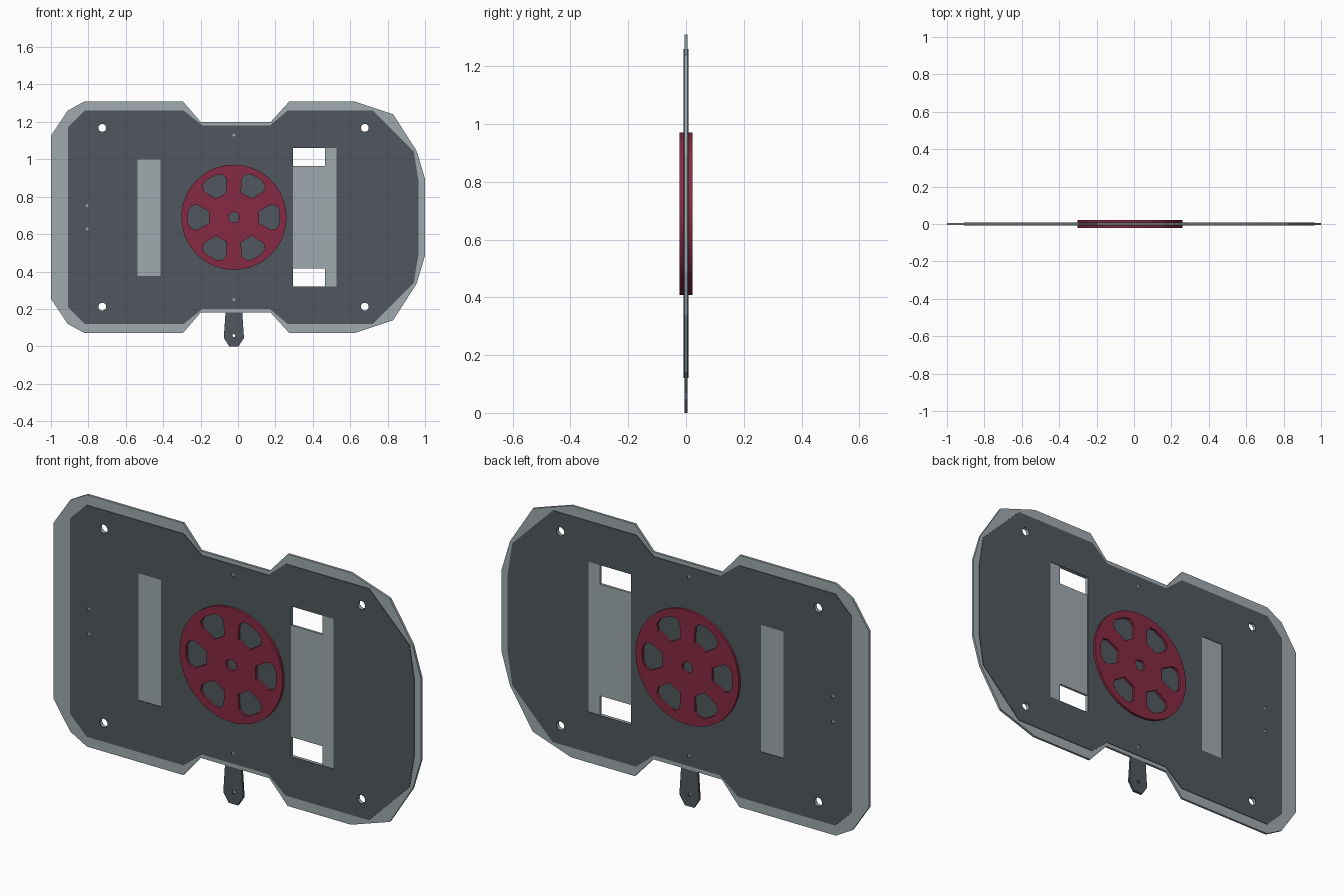
import bpy, bmesh, math
from mathutils import Matrix

cube = bpy.data.objects.get("Cube")
if cube:
    bpy.data.objects.remove(cube, do_unlink=True)

MID = 0.69            # height of the horizontal symmetry line
HUB = -0.022          # x of the wheel and handle axis
CORE, SKIN, WHEEL = 0.006, 0.009, 0.022   # half depths


def material(name, rgb):
    m = bpy.data.materials.new(name)
    m.use_nodes = True
    m.diffuse_color = (*rgb, 1)
    m.node_tree.nodes["Principled BSDF"].inputs["Base Color"].default_value = (*rgb, 1)
    return m


light = material("light grey", (0.35, 0.40, 0.42))
dark = material("dark grey", (0.08, 0.097, 0.11))
red = material("crimson", (0.24, 0.023, 0.057))


def circle(x, z, r, n=20):
    return [(x + r * math.cos(math.tau * i / n), z + r * math.sin(math.tau * i / n))
            for i in range(n)]


def rect(x0, x1, z0, z1):
    return [(x0, z0), (x1, z0), (x1, z1), (x0, z1)]


def mirrored(half):
    """Close a half outline of (x, offset) across the middle height."""
    return [(x, MID + d) for x, d in half] + [(x, MID - d) for x, d in reversed(half)]


def sheet(name, loops, y0, y1, mat, smooth=False):
    """Extrude an outline with holes from depth y0 to y1."""
    curve = bpy.data.curves.new(name + " outline", "CURVE")
    curve.dimensions = "2D"
    curve.fill_mode = "BOTH"
    curve.extrude = (y1 - y0) / 2
    for loop in loops:
        s = curve.splines.new("POLY")
        s.points.add(len(loop) - 1)
        for p, (x, z) in zip(s.points, loop):
            p.co = (x, z, 0, 1)
        s.use_cyclic_u = True
        s.use_smooth = False
    helper = bpy.data.objects.new(name + " outline", curve)
    bpy.context.collection.objects.link(helper)
    bpy.context.view_layer.update()
    graph = bpy.context.evaluated_depsgraph_get()
    mesh = bpy.data.meshes.new_from_object(helper.evaluated_get(graph))
    bpy.data.objects.remove(helper, do_unlink=True)
    bm = bmesh.new()
    bm.from_mesh(mesh)
    bmesh.ops.remove_doubles(bm, verts=bm.verts, dist=0.0002)
    bmesh.ops.transform(bm, verts=bm.verts, matrix=Matrix.Translation((0, (y0 + y1) / 2, 0))
                        @ Matrix.Rotation(math.pi / 2, 4, "X"))
    bmesh.ops.recalc_face_normals(bm, faces=bm.faces)
    bm.to_mesh(mesh)
    bm.free()
    mesh.materials.clear()
    mesh.materials.append(mat)
    obj = bpy.data.objects.new(name, mesh)
    bpy.context.collection.objects.link(obj)
    if smooth:
        bpy.ops.object.select_all(action="DESELECT")
        obj.select_set(True)
        bpy.context.view_layer.objects.active = obj
        bpy.ops.object.shade_smooth_by_angle(angle=math.radians(30))
    return obj


# Bolt holes that pass through every plate
bolts = [circle(x, MID + s * 0.478, 0.021) for x in (-0.726, 0.678) for s in (-1, 1)]

# Core plate with two windows
core = mirrored([(-1, 0.435), (-0.91, 0.57), (-0.82, 0.62), (-0.295, 0.62), (-0.2, 0.51),
                 (0.175, 0.51), (0.275, 0.62), (0.62, 0.62), (0.83, 0.55),
                 (0.955, 0.355), (1, 0.205)])
windows = [rect(0.294, 0.465, 0.965, 1.06), rect(0.294, 0.465, 0.32, 0.415)]
sheet("core_plate", [core] + bolts + windows, -CORE, CORE, light)

# Cover plates with slots and pin holes, front and back
cover = mirrored([(-0.91, 0.48), (-0.82, 0.57), (-0.29, 0.57), (-0.19, 0.49), (0.17, 0.49),
                  (0.265, 0.57), (0.72, 0.57), (0.94, 0.35), (0.965, 0.195)])
slots = [rect(-0.537, -0.414, 0.375, 1.0), rect(0.294, 0.526, 0.32, 1.06)]
pins = [circle(x, MID + s * d, 0.008, 10)
        for x, d in ((-0.807, 0.062), (HUB, 0.44)) for s in (-1, 1)]

# Spoked wheel outline: rim, hub hole and six pockets
pocket = [(0.134, 0.033), (0.2, 0.068), (0.23, 0.06), (0.245, 0.03)]
pocket += [(r, -w) for r, w in reversed(pocket)]
wheel = [circle(HUB, MID, 0.281, 64), circle(HUB, MID, 0.028, 24)]
for k in range(6):
    c, s = math.cos(k * math.pi / 3), math.sin(k * math.pi / 3)
    wheel.append([(HUB + r * c - w * s, MID + r * s + w * c) for r, w in pocket])

for side, sign in (("front", -1), ("back", 1)):
    near, far = sorted((sign * CORE, sign * SKIN))
    sheet(side + "_cover", [cover] + bolts + slots + pins, near, far, dark)
    near, far = sorted((sign * SKIN, sign * WHEEL))
    sheet(side + "_wheel", wheel, near, far, red, smooth=True)

# Tapered handle tab at the bottom
tab = [(0.045, 0.18), (0.054, 0.045), (0.025, 0)]
tab = [(HUB + w, z) for w, z in tab] + [(HUB - w, z) for w, z in reversed(tab)]
sheet("handle_tab", [tab, circle(HUB, 0.057, 0.008, 10)], -CORE, CORE, dark)
